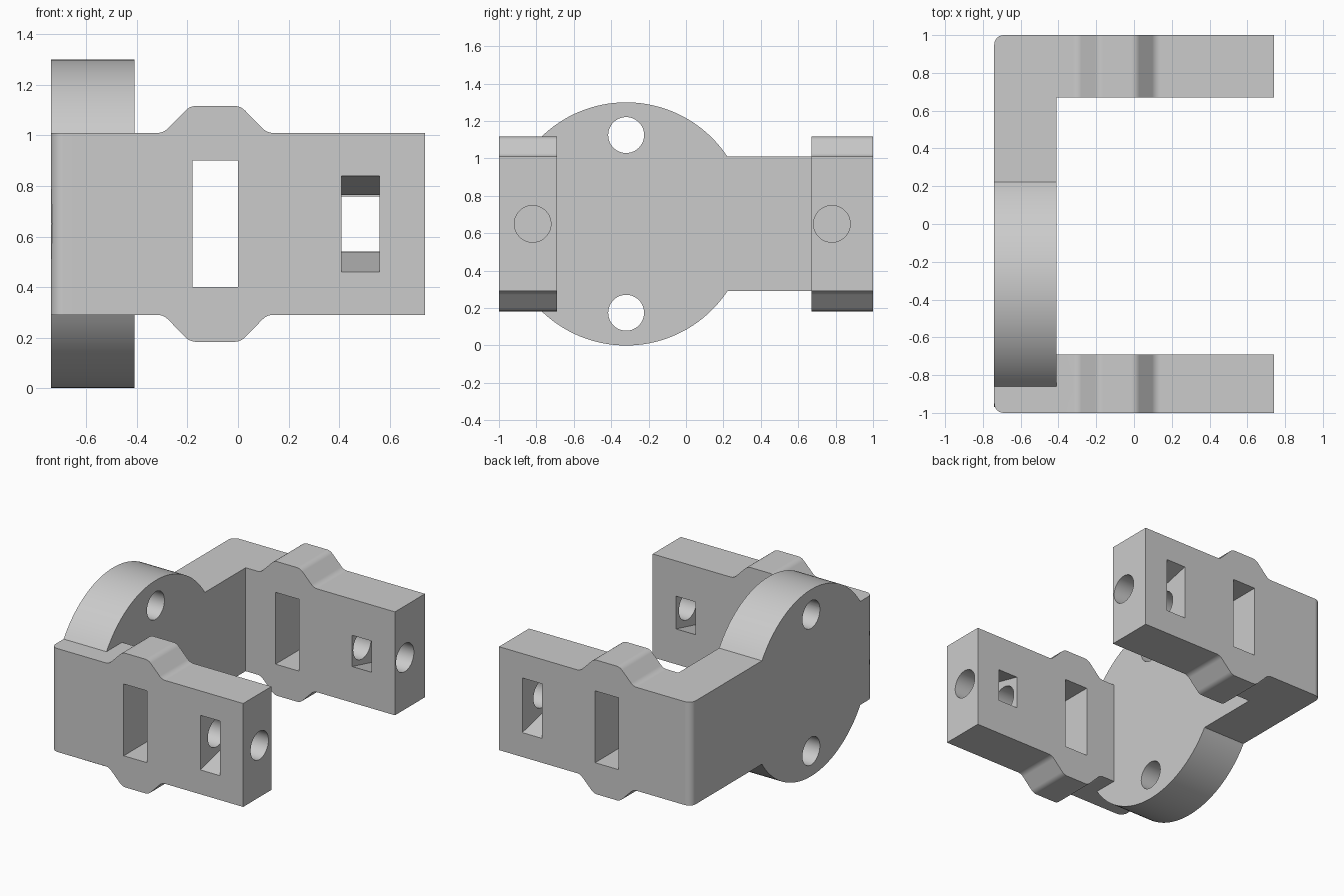
import bpy
import bmesh
from math import cos, sin, tan, pi, radians
from mathutils import Vector

if "Cube" in bpy.data.objects:
    bpy.data.objects.remove(bpy.data.objects["Cube"])

grey = bpy.data.materials.new("light grey")
grey.use_nodes = True
grey.diffuse_color = (0.6, 0.6, 0.6, 1)
grey.node_tree.nodes["Principled BSDF"].inputs["Base Color"].default_value = (0.6, 0.6, 0.6, 1)


def rounded(points, steps=6):
    """Outline from (u, v, radius) corners, each rounded with an arc."""
    out = []
    for i, (u, v, r) in enumerate(points):
        p = Vector((u, v))
        if r == 0:
            out.append(p)
            continue
        d0 = (Vector(points[i - 1][:2]) - p).normalized()
        d1 = (Vector(points[(i + 1) % len(points)][:2]) - p).normalized()
        half = d0.angle(d1) / 2
        start = p + d0 * (r / tan(half))
        centre = p + (d0 + d1).normalized() * (r / sin(half))
        a = start - centre
        sweep = pi - 2 * half
        b = (-d0 - a.normalized() * (-d0).dot(a.normalized())).normalized() * r
        out += [centre + a * cos(sweep * k / steps) + b * sin(sweep * k / steps)
                for k in range(steps + 1)]
    return out


def circle(u, v, r, n):
    return [(u + r * cos(2 * pi * k / n), v + r * sin(2 * pi * k / n)) for k in range(n)]


def rect(u0, u1, v0, v1):
    return [(u0, v0), (u1, v0), (u1, v1), (u0, v1)]


def prism(name, outline, axis, start, end):
    """Extrude an outline along one axis; the outline lies in the other two."""
    place = {"x": lambda u, v, w: (w, u, v),
             "y": lambda u, v, w: (u, w, v),
             "z": lambda u, v, w: (u, v, w)}[axis]
    bm = bmesh.new()
    low = [bm.verts.new(place(p[0], p[1], start)) for p in outline]
    high = [bm.verts.new(place(p[0], p[1], end)) for p in outline]
    bm.faces.new(low)
    bm.faces.new(high)
    n = len(low)
    for i in range(n):
        j = (i + 1) % n
        bm.faces.new((low[i], low[j], high[j], high[i]))
    bmesh.ops.recalc_face_normals(bm, faces=bm.faces)
    mesh = bpy.data.meshes.new(name)
    bm.to_mesh(mesh)
    bm.free()
    mesh.materials.append(grey)
    obj = bpy.data.objects.new(name, mesh)
    bpy.context.collection.objects.link(obj)
    return obj


def combine(body, other, operation):
    mod = body.modifiers.new(operation, "BOOLEAN")
    mod.operation = operation
    mod.solver = "EXACT"
    mod.object = other
    bpy.context.view_layer.objects.active = body
    bpy.ops.object.modifier_apply(modifier=mod.name)
    bpy.data.objects.remove(other)


MID = 0.65                      # height of the symmetry plane
X0, X1, PLATE = -0.74, 0.74, -0.41
arms = [(-1.0, -0.69, -0.82), (1.0, 0.67, 0.78)]   # outer y, inner y, bore y

# U-shaped frame with rounded outer corners
frame_outline = rounded([(X0, -1, 0.05), (X1, -1, 0), (X1, -0.69, 0), (PLATE, -0.69, 0),
                         (PLATE, 0.67, 0), (X1, 0.67, 0), (X1, 1, 0), (X0, 1, 0.05)])
bracket = prism("bracket", frame_outline, "z", MID - 0.36, MID + 0.36)

# Round mounting flange
combine(bracket, prism("flange", circle(-0.32, MID, 0.65, 128), "x", X0, PLATE), "UNION")

# Raised bump above and below each arm
BUMP = -0.09
upper = [(-0.35, 0.36, 0), (-0.205, 0.36, 0.06), (-0.1, 0.467, 0.06),
         (0.1, 0.467, 0.06), (0.205, 0.36, 0.06), (0.35, 0.36, 0)]
half = rounded(upper)
bump_outline = [(BUMP + p[0], MID + p[1]) for p in half]
bump_outline += [(BUMP + p[0], MID - p[1]) for p in reversed(half)]
for outer, inner, bore in arms:
    combine(bracket, prism("bump", bump_outline, "y", outer, inner), "UNION")

# Openings in each arm: tall slot, tapered nut slot, blind bore from the end
for outer, inner, bore in arms:
    way = 1 if inner > outer else -1
    a, b = outer - 0.02 * way, inner + 0.02 * way
    combine(bracket, prism("slot", rect(-0.18, 0, 0.4, 0.9), "y", a, b), "DIFFERENCE")
    depth = abs(inner - outer)
    ha, hb = 0.195, 0.195 - 0.26 * (depth + 0.02)
    taper = [(a, MID - ha), (b, MID - hb), (b, MID + hb), (a, MID + ha)]
    combine(bracket, prism("nut_slot", taper, "x", 0.41, 0.56), "DIFFERENCE")
    combine(bracket, prism("bore", circle(bore, MID, 0.098, 48), "x", 0.2, X1 + 0.05),
            "DIFFERENCE")

# Two through holes in the flange
for side in (-1, 1):
    hole = circle(-0.32, MID + side * 0.475, 0.096, 48)
    combine(bracket, prism("hole", hole, "x", X0 - 0.05, PLATE + 0.05), "DIFFERENCE")

# Smooth the curves and keep the flats flat
bpy.ops.object.select_all(action="DESELECT")
bracket.select_set(True)
bpy.context.view_layer.objects.active = bracket
bpy.ops.object.shade_smooth_by_angle(angle=radians(30))
weighted = bracket.modifiers.new("flat faces", "WEIGHTED_NORMAL")
weighted.keep_sharp = True
